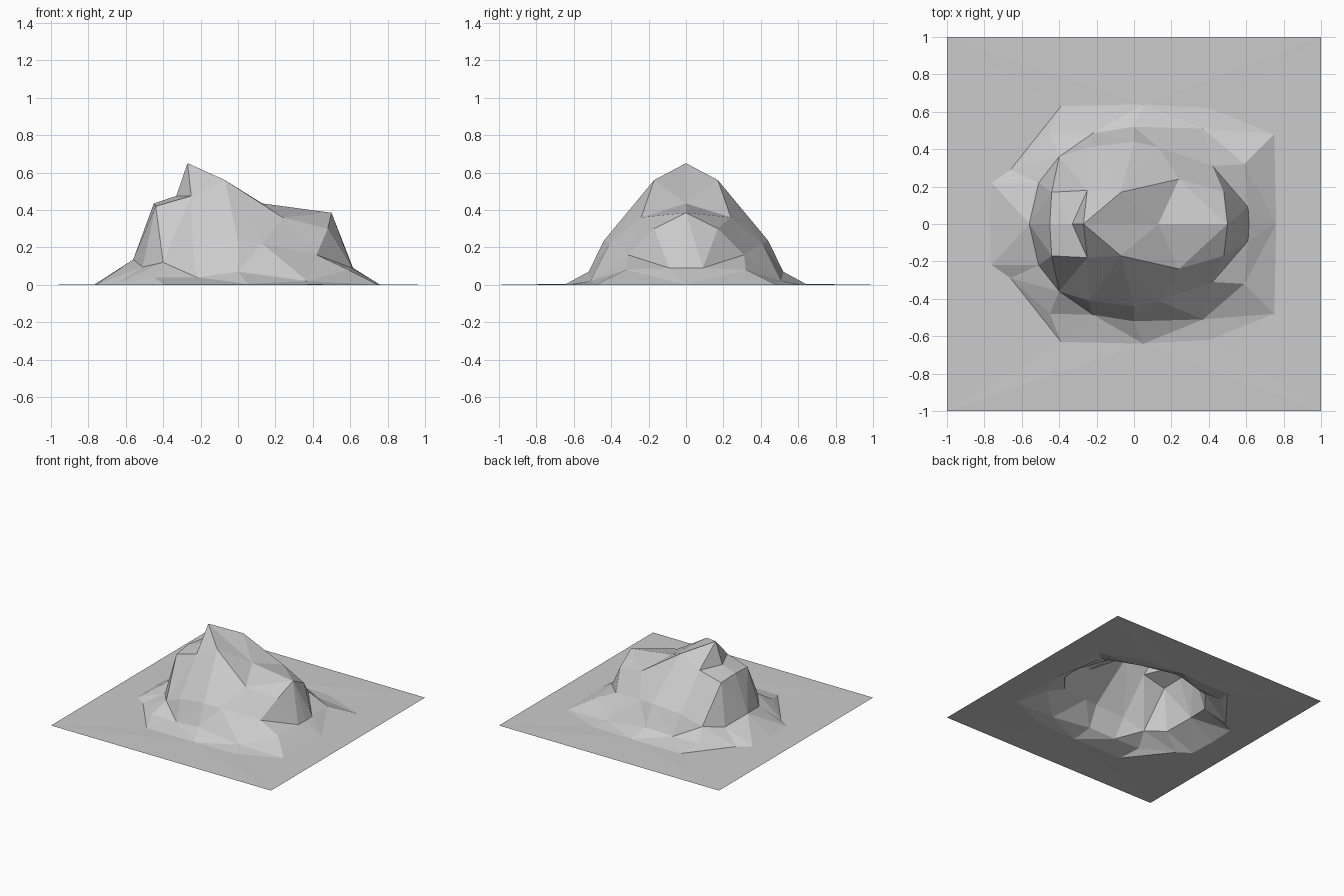
import bpy
import bmesh
from mathutils import Vector
from mathutils.geometry import delaunay_2d_cdt

cube = bpy.data.objects.get("Cube")
if cube:
    bpy.data.objects.remove(cube, do_unlink=True)


def flat_material(name, colour):
    material = bpy.data.materials.new(name)
    material.use_nodes = True
    material.diffuse_color = colour
    shader = next(n for n in material.node_tree.nodes if n.type == "BSDF_PRINCIPLED")
    shader.inputs["Base Color"].default_value = colour
    material.use_nodes = True
    return material


# Shared landmarks on the mirror plane
summit = (-.27, 0, .65)
notch_floor = (-.33, 0, .475)
terrace_edge = (-.45, 0, .435)
back_foot = (-.56, 0, .135)
back_toe = (-.77, 0, 0)
saddle = (.13, 0, .435)
lip_tip = (.5, 0, .385)
front_foot = (.615, 0, .09)
front_toe = (.76, 0, 0)

# Shared landmarks on one flank
notch_side = (-.25, .18, .475)
shoulder = (-.07, .17, .56)
cheek = (.24, .24, .36)
lip_side = (.48, .17, .3)
lip_end = (.42, .31, .16)
terrace_side = (-.44, .17, .42)
back_corner = (-.4, .36, .12)
spur = (-.45, .48, .04)
spur_toe = (-.39, .63, 0)
flank_foot = (-.24, .41, .2)
flank_mid = (0, .44, .235)
flank_skirt = (-.22, .485, .04)
ramp_side = (-.51, .22, .095)
ramp_toe = (-.66, .29, 0)
mid_skirt = (0, .52, .07)
front_skirt = (.59, .32, .08)
low_skirt = (.37, .51, .02)
front_corner = (.75, .48, 0)
flank_front = (.13, .41, .22)

# Ridge, contour and crease lines of the half landscape
lines = {
    "spine": [(-1, 0, 0), back_toe, back_foot, terrace_edge, notch_floor, summit,
              saddle, lip_tip, front_foot, front_toe, (1, 0, 0)],
    "crest": [summit, shoulder, cheek, lip_end],
    "cap": [saddle, cheek, lip_side],
    "notch": [notch_floor, notch_side, summit],
    "notch_top": [notch_side, shoulder],
    "terrace": [terrace_edge, terrace_side, notch_side],
    "lip": [lip_tip, lip_side, lip_end],
    "foot": [back_foot, ramp_side, back_corner, flank_foot, flank_mid,
             flank_front, lip_end, (.61, .09, .09), front_foot],
    "skirt": [back_corner, flank_skirt, mid_skirt, low_skirt, lip_end, front_skirt],
    "spur": [back_corner, spur, spur_toe],
    "spur_side": [ramp_toe, spur, flank_skirt],
    "flank": [shoulder, flank_mid, mid_skirt],
    "base": [back_toe, (-.76, .22, 0), ramp_toe, spur_toe, (.05, .64, .005),
             (.4, .62, 0), front_corner, front_toe],
    "corner": [low_skirt, front_corner, front_skirt],
    "border": [(-1, 0, 0), (-1, 1, 0), (1, 1, 0), (1, 0, 0)],
}


def triangulate(lines):
    """Fill between the lines, keeping every line as an edge."""
    points = list(dict.fromkeys(p for line in lines.values() for p in line))
    index = {p: i for i, p in enumerate(points)}
    edges = [(index[a], index[b]) for line in lines.values()
             for a, b in zip(line, line[1:])]
    flat = [Vector(p[:2]) for p in points]
    out, _, faces, origin, _, _ = delaunay_2d_cdt(flat, edges, [], 0, 1e-5)
    solid = [Vector((v.x, v.y, points[o[0]][2] if o else 0))
             for v, o in zip(out, origin)]
    return solid, faces


# Terrain: fill one half, then mirror it across the spine
verts, faces = triangulate(lines)
bm = bmesh.new()
made = [bm.verts.new(v) for v in verts]
for face in faces:
    bm.faces.new([made[i] for i in face])
bmesh.ops.mirror(bm, geom=bm.verts[:] + bm.edges[:] + bm.faces[:],
                 axis="Y", merge_dist=1e-4)
bmesh.ops.remove_doubles(bm, verts=bm.verts[:], dist=1e-4)
for face in bm.faces:
    face.normal_update()
    if face.normal.z < 0:
        face.normal_flip()
    face.smooth = False

mesh = bpy.data.meshes.new("rocky_mound")
bm.to_mesh(mesh)
bm.free()
mesh.materials.append(flat_material("stone_grey", (.6, .6, .6, 1)))
mound = bpy.data.objects.new("rocky_mound", mesh)
bpy.context.collection.objects.link(mound)
